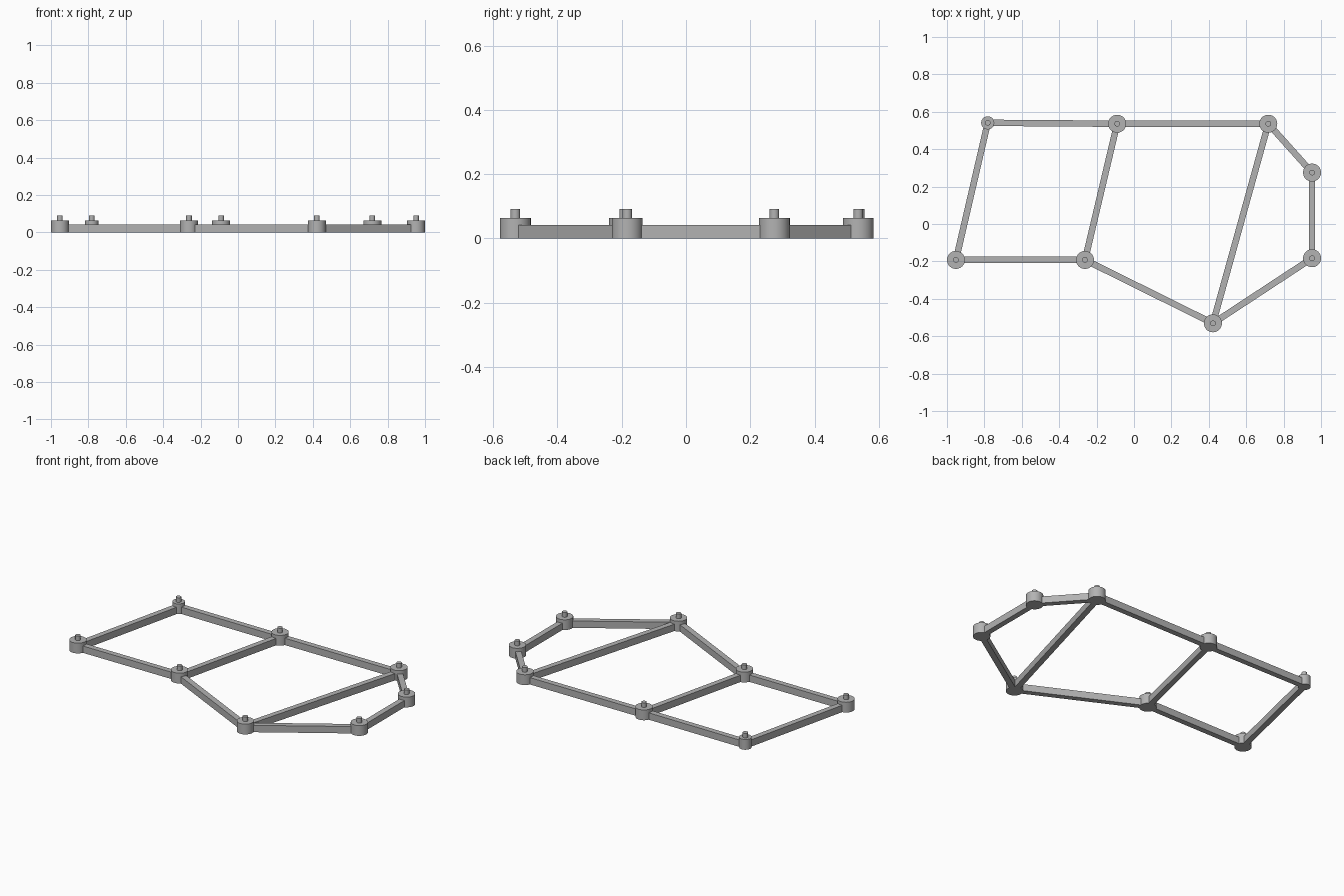
import bpy
import math
from mathutils import Vector

default = bpy.data.objects.get("Cube")
if default:
    bpy.data.objects.remove(default, do_unlink=True)

# Single grey material
grey = bpy.data.materials.new("plain_grey")
grey.use_nodes = True
colour = (0.45, 0.45, 0.45, 1)
grey.diffuse_color = colour
grey.node_tree.nodes["Principled BSDF"].inputs["Base Color"].default_value = colour

BEAM_W, BEAM_H = 0.034, 0.042
HUB_R, SMALL_R, HUB_H = 0.048, 0.035, 0.063
PIN_R, PIN_TOP = 0.015, 0.091

# Joint positions in plan
joints = {
    "back_right": (-0.782, 0.541),
    "back_middle": (-0.09, 0.536),
    "back_left": (0.718, 0.536),
    "side_back": (0.952, 0.275),
    "side_front": (0.952, -0.183),
    "front_tip": (0.422, -0.531),
    "front_middle": (-0.262, -0.192),
    "front_right": (-0.952, -0.192),
}

links = [
    ("back_right", "back_middle"), ("back_middle", "back_left"),
    ("back_left", "side_back"), ("side_back", "side_front"),
    ("side_front", "front_tip"), ("front_tip", "front_middle"),
    ("front_middle", "front_right"), ("front_right", "back_right"),
    ("front_middle", "back_middle"), ("front_tip", "back_left"),
]


def cylinder(name, xy, radius, bottom, top, sides):
    bpy.ops.mesh.primitive_cylinder_add(
        vertices=sides, radius=radius, depth=top - bottom,
        location=(xy[0], xy[1], (bottom + top) / 2))
    obj = bpy.context.object
    obj.name = name
    obj.data.materials.append(grey)
    bpy.ops.object.shade_smooth_by_angle(angle=math.radians(30))


def beam(name, start, end):
    a, b = Vector(start), Vector(end)
    span, mid = b - a, (a + b) / 2
    bpy.ops.mesh.primitive_cube_add(
        size=1, location=(mid.x, mid.y, BEAM_H / 2),
        rotation=(0, 0, math.atan2(span.y, span.x)))
    obj = bpy.context.object
    obj.name = name
    obj.scale = (span.length, BEAM_W, BEAM_H)
    bpy.ops.object.transform_apply(location=False, rotation=False, scale=True)
    obj.data.materials.append(grey)


# Round hub with a locating pin at every joint
for name, xy in joints.items():
    radius = SMALL_R if name == "back_right" else HUB_R
    cylinder(name + "_hub", xy, radius, 0, HUB_H, 48)
    cylinder(name + "_pin", xy, PIN_R, HUB_H, PIN_TOP, 32)

# Straight beams joining the hubs
for start, end in links:
    beam(f"beam_{start}_to_{end}", joints[start], joints[end])
